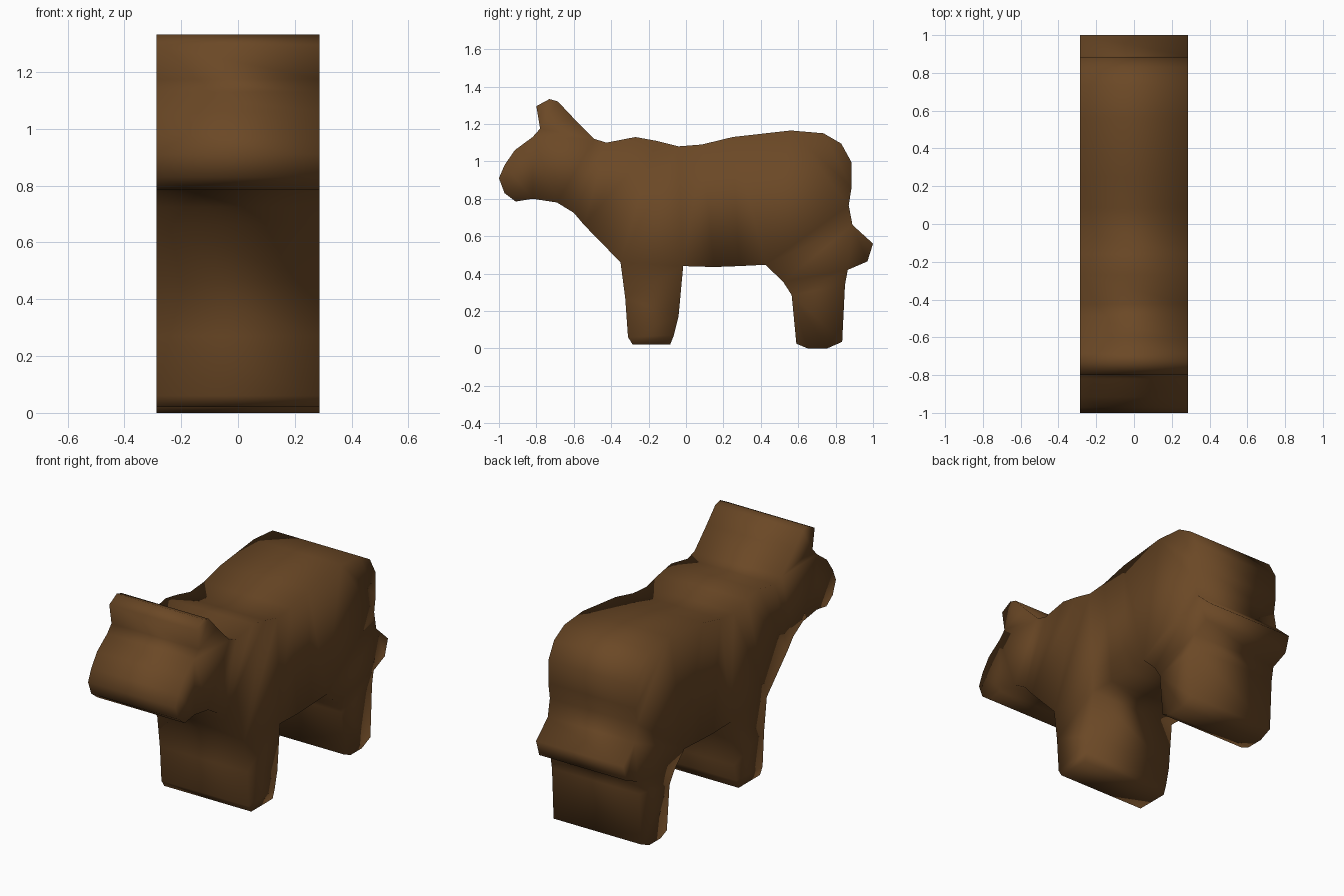
import bpy
import bmesh

# Remove the default cube if the scene has it
default_cube = bpy.data.objects.get("Cube")
if default_cube:
    bpy.data.objects.remove(default_cube, do_unlink=True)

HALF_WIDTH = 0.287

# Side outline as (y, z) points, in order around the animal
muzzle_and_throat = [(-1, .91), (-.97, .83), (-.91, .785), (-.82, .8),
                     (-.69, .78), (-.6, .725), (-.545, .66), (-.35, .46)]
front_leg = [(-.325, .27), (-.31, .06), (-.285, .02), (-.085, .02),
             (-.065, .07), (-.04, .17), (-.015, .44)]
belly = [(.15, .435), (.285, .44), (.425, .447)]
hind_leg = [(.52, .355), (.565, .285), (.59, .025), (.65, 0),
            (.755, 0), (.835, .035), (.85, .34), (.865, .42)]
tail = [(.97, .465), (1, .56), (.89, .66), (.87, .765)]
rump = [(.885, .86), (.885, .995), (.83, 1.095), (.735, 1.15)]
back = [(.56, 1.165), (.25, 1.13), (.085, 1.09), (-.04, 1.08),
        (-.16, 1.11), (-.27, 1.13), (-.425, 1.1), (-.49, 1.12)]
ear = [(-.605, 1.235), (-.685, 1.32), (-.73, 1.333), (-.8, 1.295), (-.78, 1.175)]
forehead = [(-.82, 1.13), (-.915, 1.06), (-.97, .98)]

outline = (muzzle_and_throat + front_leg + belly + hind_leg
           + tail + rump + back + ear + forehead)


def make_material(name, colour):
    """Plain single-colour material."""
    material = bpy.data.materials.new(name)
    material.use_nodes = True
    material.diffuse_color = colour
    shader = material.node_tree.nodes["Principled BSDF"]
    shader.inputs["Base Color"].default_value = colour
    shader.inputs["Roughness"].default_value = 0.8
    return material


def extrude_outline(name, points, half_width, material):
    """Turn a side outline into a solid slab centred on x."""
    bm = bmesh.new()
    base = bm.faces.new([bm.verts.new((-half_width, y, z)) for y, z in points])
    extruded = bmesh.ops.extrude_face_region(bm, geom=[base], use_keep_orig=True)
    moved = [item for item in extruded["geom"] if isinstance(item, bmesh.types.BMVert)]
    bmesh.ops.translate(bm, verts=moved, vec=(2 * half_width, 0, 0))
    bmesh.ops.recalc_face_normals(bm, faces=bm.faces[:])

    # Split the flat sides so the soft shading runs across them
    sides = [face for face in bm.faces if len(face.verts) > 4]
    bmesh.ops.triangulate(bm, faces=sides, ngon_method='BEAUTY')
    for face in bm.faces:
        face.smooth = True

    mesh = bpy.data.meshes.new(name)
    bm.to_mesh(mesh)
    bm.free()
    mesh.materials.append(material)
    obj = bpy.data.objects.new(name, mesh)
    bpy.context.scene.collection.objects.link(obj)
    return obj


# The whole animal is one solid carved slab
brown = make_material("warm brown", (0.147, 0.065, 0.019, 1))
extrude_outline("cow_body", outline, HALF_WIDTH, brown)
